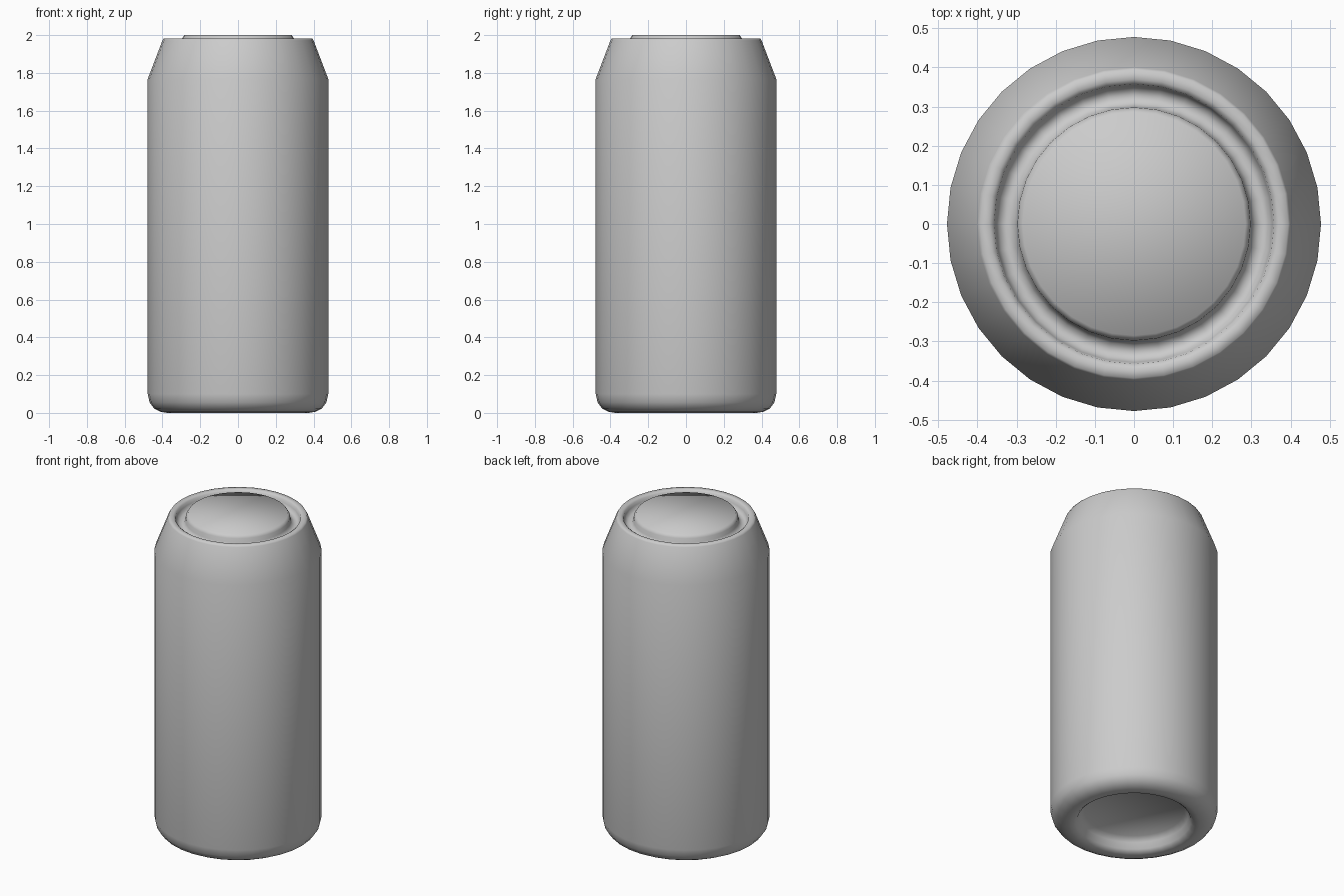
import bpy, bmesh, math

if "Cube" in bpy.data.objects:
    bpy.data.objects.remove(bpy.data.objects["Cube"])

SIDES = 32

# Half profile (radius, height), from the underside recess round to the lid
PROFILE = [
    (0.285, 0.085), (0.31, 0.055), (0.325, 0.02), (0.345, 0.003),   # recessed base
    (0.375, 0.0), (0.41, 0.006), (0.445, 0.024), (0.468, 0.055), (0.478, 0.10),
    (0.478, 1.768),                                                  # straight wall
    (0.40, 1.972), (0.394, 1.982), (0.37, 1.982), (0.358, 1.974),    # shoulder and rim
    (0.354, 1.955), (0.345, 1.937), (0.328, 1.93), (0.310, 1.937),   # lid groove
    (0.300, 1.955), (0.298, 1.98), (0.285, 2.0),                     # raised lid panel
]


def lathe(name, profile, sides):
    """Spin a profile round z and close both ends with flat caps."""
    bm = bmesh.new()
    rings = []
    for r, z in profile:
        rings.append([bm.verts.new((r * math.cos(2 * math.pi * i / sides),
                                    r * math.sin(2 * math.pi * i / sides), z))
                      for i in range(sides)])
    for low, high in zip(rings, rings[1:]):
        for i in range(sides):
            j = (i + 1) % sides
            bm.faces.new((low[i], low[j], high[j], high[i]))
    bm.faces.new(rings[0][::-1])
    bm.faces.new(rings[-1])
    for f in bm.faces:
        f.smooth = True
    mesh = bpy.data.meshes.new(name)
    bm.to_mesh(mesh)
    bm.free()
    obj = bpy.data.objects.new(name, mesh)
    bpy.context.collection.objects.link(obj)
    return obj


# Drink can
lathe("drink_can", PROFILE, SIDES)
